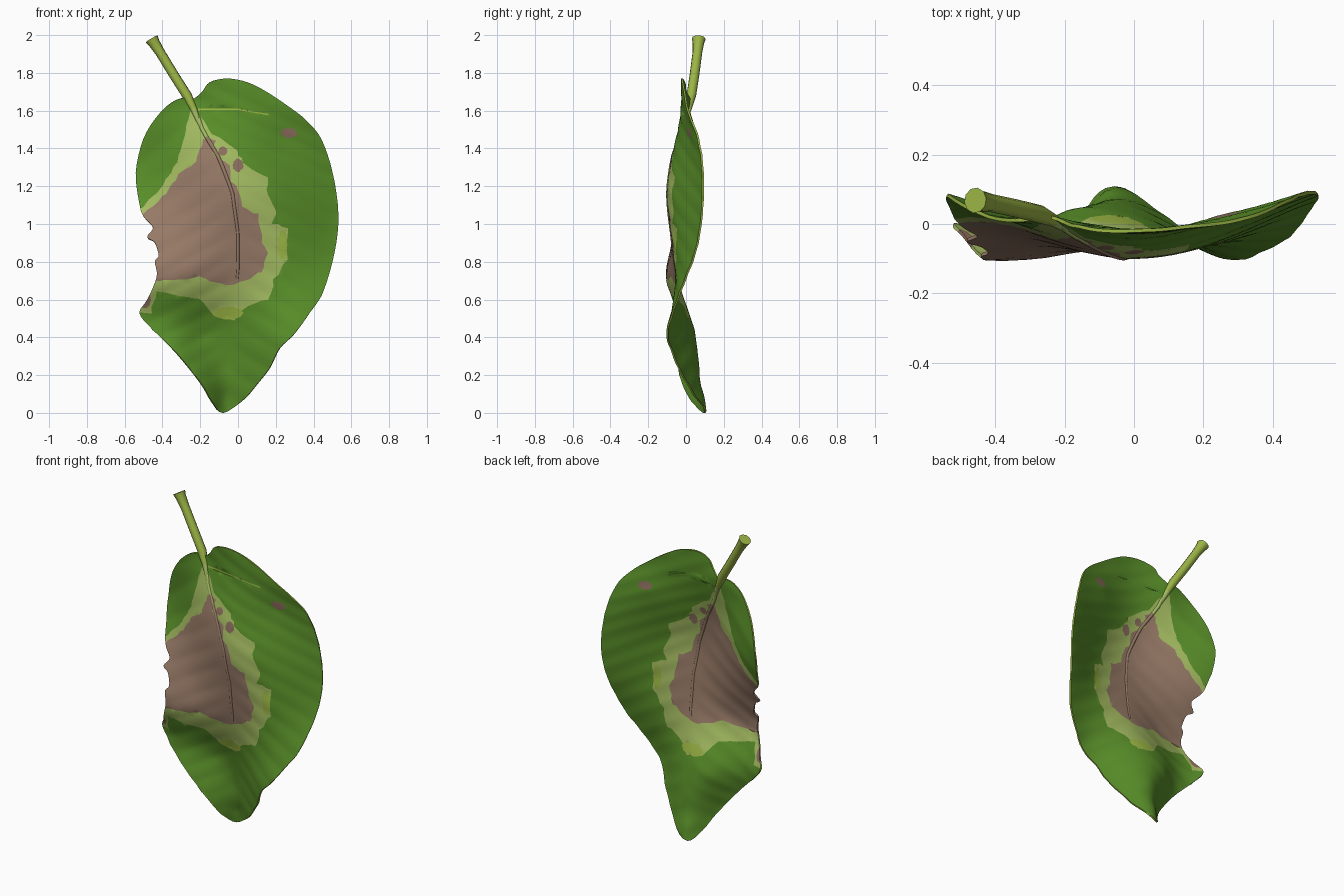
import bpy
import math
import random
from mathutils import Vector
from mathutils.geometry import delaunay_2d_cdt

random.seed(4)
if "Cube" in bpy.data.objects:
    bpy.data.objects.remove(bpy.data.objects["Cube"], do_unlink=True)


def material(name, colour):
    mat = bpy.data.materials.new(name)
    mat.use_nodes = True
    mat.diffuse_color = (*colour, 1)
    mat.node_tree.nodes["Principled BSDF"].inputs["Base Color"].default_value = (*colour, 1)
    return mat


GREEN, YELLOW, BROWN, SPOT, LIME, STALK = range(6)
MATERIALS = [
    material("leaf green", (0.10, 0.275, 0.022)),
    material("pale yellow green", (0.37, 0.50, 0.12)),
    material("dry brown", (0.31, 0.195, 0.135)),
    material("dull mauve brown", (0.27, 0.16, 0.115)),
    material("lime green", (0.34, 0.48, 0.06)),
    material("stalk green", (0.33, 0.46, 0.06)),
]

# Leaf margin: x, z and depth y, clockwise from the stalk
MARGIN = [
    (-.24, 1.66, .02), (-.19, 1.70, 0), (-.15, 1.75, -.01), (-.06, 1.77, -.02),
    (.05, 1.75, -.02), (.15, 1.70, -.01), (.27, 1.62, .005), (.36, 1.55, .03),
    (.44, 1.45, .065), (.50, 1.27, .09), (.53, 1.05, .085), (.51, .85, .05),
    (.45, .64, -.03), (.38, .53, -.07), (.30, .42, -.10), (.22, .34, -.08),
    (.17, .24, -.04), (.10, .15, .01), (.03, .07, .06), (-.08, 0, .10),
    (-.14, .06, .03), (-.20, .16, -.02), (-.33, .32, -.05), (-.46, .45, -.02),
    (-.52, .53, 0), (-.48, .60, -.05), (-.43, .72, -.10), (-.44, .80, -.09),
    (-.42, .83, -.08), (-.44, .90, -.06), (-.48, .93, -.05), (-.45, .98, -.03),
    (-.50, 1.04, 0), (-.52, 1.10, .03), (-.54, 1.27, .08), (-.50, 1.45, .06),
    (-.42, 1.58, .02), (-.34, 1.65, .01), (-.27, 1.67, .015)]
# Centre line of the blade, then a few points inside each half
MIDRIB = [(-.24, 1.66, .02), (-.19, 1.5, -.02), (-.10, 1.35, -.07), (-.03, 1.17, -.095),
          (0, .95, -.075), (0, .75, -.05), (-.03, .5, .015), (-.07, .25, .065), (-.08, .08, .09)]
INNER = [(.10, 1.15, -.085), (.21, 1.12, -.055), (.25, 1.45, .02), (.25, .88, -.05),
         (.4, 1.1, .03), (-.25, 1.2, -.04), (-.25, .9, -.07), (-.25, .74, -.09),
         (-.2, .42, .03), (.15, .5, -.045)]

# Outlines of the withered patches
BROWN_PATCH = [(-.18, 1.45), (-.12, 1.44), (-.13, 1.37), (-.05, 1.31), (-.04, 1.23), (0, 1.18),
               (.02, 1.09), (.10, 1.05), (.12, .94), (.155, .84), (.12, .75), (.06, .715),
               (-.02, .68), (-.12, .69), (-.2, .72), (-.43, .70), (-.6, .72), (-.6, 1.03),
               (-.5, 1.045), (-.42, 1.12), (-.36, 1.19), (-.31, 1.26), (-.22, 1.33), (-.2, 1.39)]
YELLOW_PATCH = [(-.25, 1.63), (-.2, 1.57), (-.14, 1.48), (0, 1.39), (.02, 1.32), (.155, 1.24),
                (.155, 1.15), (.2, 1.07), (.18, 1.0), (.26, .98), (.26, .81), (.19, .70),
                (.165, .6), (.06, .57), (-.02, .49), (-.12, .52), (-.2, .6), (-.31, .615),
                (-.43, .65), (-.46, .53), (-.6, .53), (-.6, 1.04), (-.5, 1.085), (-.4, 1.2),
                (-.335, 1.3), (-.305, 1.39), (-.27, 1.52)]
SIDE_VEIN = [(-.21, 1.6), (0, 1.603), (.16, 1.575), (.16, 1.583), (0, 1.611), (-.21, 1.61)]


def oval(x, z, rx, rz):
    return [(x + rx * math.cos(a * math.tau / 10), z + rz * math.sin(a * math.tau / 10))
            for a in range(10)]


def ragged(points, jitter):
    """Break each side of a closed outline into short uneven steps."""
    out = []
    for a, b in zip(points, points[1:] + points[:1]):
        for t in (0, 1 / 3, 2 / 3):
            out.append(tuple(p + (q - p) * t + random.uniform(-jitter, jitter)
                             for p, q in zip(a, b)))
    return out


def rounded(points, steps=4):
    """Closed smooth outline through the points."""
    out, n = [], len(points)
    for i in range(n):
        a, b, c, d = (Vector(points[(i + k) % n][:2]) for k in (-1, 0, 1, 2))
        for s in range(steps):
            t = s / steps
            p = b + (c - a) * t / 2 + (a - b * 2.5 + c * 2 - d / 2) * t * t \
                + (b * 1.5 - a / 2 - c * 1.5 + d / 2) * t ** 3
            out.append((p.x, max(p.y, 0)))
    return out


def inside(x, z, poly):
    hit = False
    for (ax, az), (bx, bz) in zip(poly, poly[1:] + poly[:1]):
        if (az > z) != (bz > z) and x < ax + (bx - ax) * (z - az) / (bz - az):
            hit = not hit
    return hit


# Smooth bent surface through the depth points (thin plate spline)
KNOTS = MARGIN + MIDRIB[1:] + INNER


def kernel(dx, dz):
    r2 = dx * dx + dz * dz
    return r2 * math.log(r2) if r2 > 0 else 0


def solve(rows):
    n = len(rows)
    for i in range(n):
        best = max(range(i, n), key=lambda r: abs(rows[r][i]))
        rows[i], rows[best] = rows[best], rows[i]
        for r in range(n):
            if r != i:
                f = rows[r][i] / rows[i][i]
                rows[r] = [p - f * q for p, q in zip(rows[r], rows[i])]
    return [rows[i][n] / rows[i][i] for i in range(n)]


system = [[kernel(x - u, z - v) + (.001 if i == j else 0) for j, (u, v, _) in enumerate(KNOTS)]
          + [1, x, z, y] for i, (x, z, y) in enumerate(KNOTS)]
for column in ([1] * len(KNOTS), [k[0] for k in KNOTS], [k[1] for k in KNOTS]):
    system.append(column + [0, 0, 0, 0])
WEIGHTS = solve(system)


def bend(x, z):
    y = sum(w * kernel(x - u, z - v) for w, (u, v, _) in zip(WEIGHTS, KNOTS))
    return y + WEIGHTS[-3] + WEIGHTS[-2] * x + WEIGHTS[-1] * z


def midrib_x(z):
    for (ax, az, _), (bx, bz, _) in zip(MIDRIB, MIDRIB[1:]):
        if z >= bz:
            return ax + (bx - ax) * min(1, (az - z) / (az - bz))
    return MIDRIB[-1][0]


def depth(x, z):
    """Bent blade with soft pillows between the side veins."""
    off = abs(x - midrib_x(z))
    pillow = abs(math.sin((z + off * .55) * math.pi / .12)) - .6
    return bend(x, z) - .004 * pillow * min(1, off / .12)


def finish(obj):
    bpy.ops.object.select_all(action='DESELECT')
    obj.select_set(True)
    bpy.context.view_layer.objects.active = obj
    bpy.ops.object.convert(target='MESH')
    bpy.ops.object.shade_smooth_by_angle(angle=math.radians(50))
    return bpy.context.object


# Blade: triangulated sheet whose edges follow the margin and every patch
margin = rounded(MARGIN)
patches = [(SPOT, ragged(oval(.268, 1.483, .045, .026), .004)),
           (SPOT, ragged(oval(0, 1.31, .028, .034), .003)),
           (SPOT, oval(-.08, 1.385, .024, .024)), (SPOT, oval(-.49, .60, .03, .045)),
           (BROWN, ragged(BROWN_PATCH, .007)), (LIME, SIDE_VEIN),
           (LIME, oval(-.05, .53, .08, .035)), (LIME, oval(.235, .89, .025, .08)),
           (YELLOW, ragged(YELLOW_PATCH, .007))]
points, edges = [], []
for loop in [margin] + [p for _, p in patches]:
    start, n = len(points), len(loop)
    points += [Vector(p) for p in loop]
    edges += [(start + i, start + (i + 1) % n) for i in range(n)]
STEP = .02
for row in range(90):
    for col in range(55):
        x, z = -.55 + (col + row % 2 / 2) * STEP, row * STEP
        if inside(x, z, margin):
            points.append(Vector((x, z)))
flat, _, triangles, *_ = delaunay_2d_cdt(points, edges, [], 0, 1e-5)
faces, colours = [], []
for tri in triangles:
    cx, cz = sum((flat[i] for i in tri), Vector((0, 0))) / len(tri)
    if inside(cx, cz, margin):
        faces.append(tri)
        colours.append(next((c for c, p in patches if inside(cx, cz, p)), GREEN))
used = sorted({i for f in faces for i in f})
index = {old: new for new, old in enumerate(used)}
mesh = bpy.data.meshes.new("leaf_blade")
mesh.from_pydata([(flat[i].x, depth(*flat[i]), flat[i].y) for i in used], [],
                 [[index[i] for i in f] for f in faces])
for mat in MATERIALS:
    mesh.materials.append(mat)
mesh.polygons.foreach_set("material_index", colours)
blade = bpy.data.objects.new("leaf_blade", mesh)
bpy.context.collection.objects.link(blade)
thick = blade.modifiers.new("thickness", 'SOLIDIFY')
thick.thickness, thick.offset = .01, 0
# Pale rim on the four-sided edge faces; the side vein shows on the front only
for poly in finish(blade).data.polygons:
    if len(poly.vertices) == 4 and poly.material_index == GREEN:
        poly.material_index = LIME
    elif poly.material_index == LIME and poly.normal.y > 0 and poly.center.z > 1.5:
        poly.material_index = GREEN


def tube(name, path, radii, rule):
    """Round tapered tube, coloured by height."""
    curve = bpy.data.curves.new(name, 'CURVE')
    curve.dimensions, curve.bevel_depth, curve.bevel_resolution = '3D', 1, 3
    curve.use_fill_caps = True
    spline = curve.splines.new('POLY')
    spline.points.add(len(path) - 1)
    for p, co, r in zip(spline.points, path, radii):
        p.co, p.radius = (*co, 1), r
    obj = bpy.data.objects.new(name, curve)
    bpy.context.collection.objects.link(obj)
    for mat in MATERIALS:
        curve.materials.append(mat)
    obj = finish(obj)
    for poly in obj.data.polygons:
        poly.material_index = rule(poly.center.z)


# Stalk with a flared cut end, running down onto the blade
tube("stalk", [(-.457, .068, 1.98), (-.445, .066, 1.96), (-.41, .06, 1.905), (-.34, .045, 1.79),
               (-.27, .028, 1.68), (-.235, .012, 1.61), (-.195, bend(-.195, 1.51), 1.51)],
     [.037, .031, .026, .026, .026, .019, .008], lambda z: STALK if z > 1.6 else YELLOW)

# Midrib standing slightly proud on both sides
heights = [1.56 - i * .05 for i in range(18)]
tube("midrib", [(midrib_x(z), bend(midrib_x(z), z), z) for z in heights],
     [.012 - .0002 * i for i in range(18)],
     lambda z: YELLOW if z > 1.44 else BROWN)
